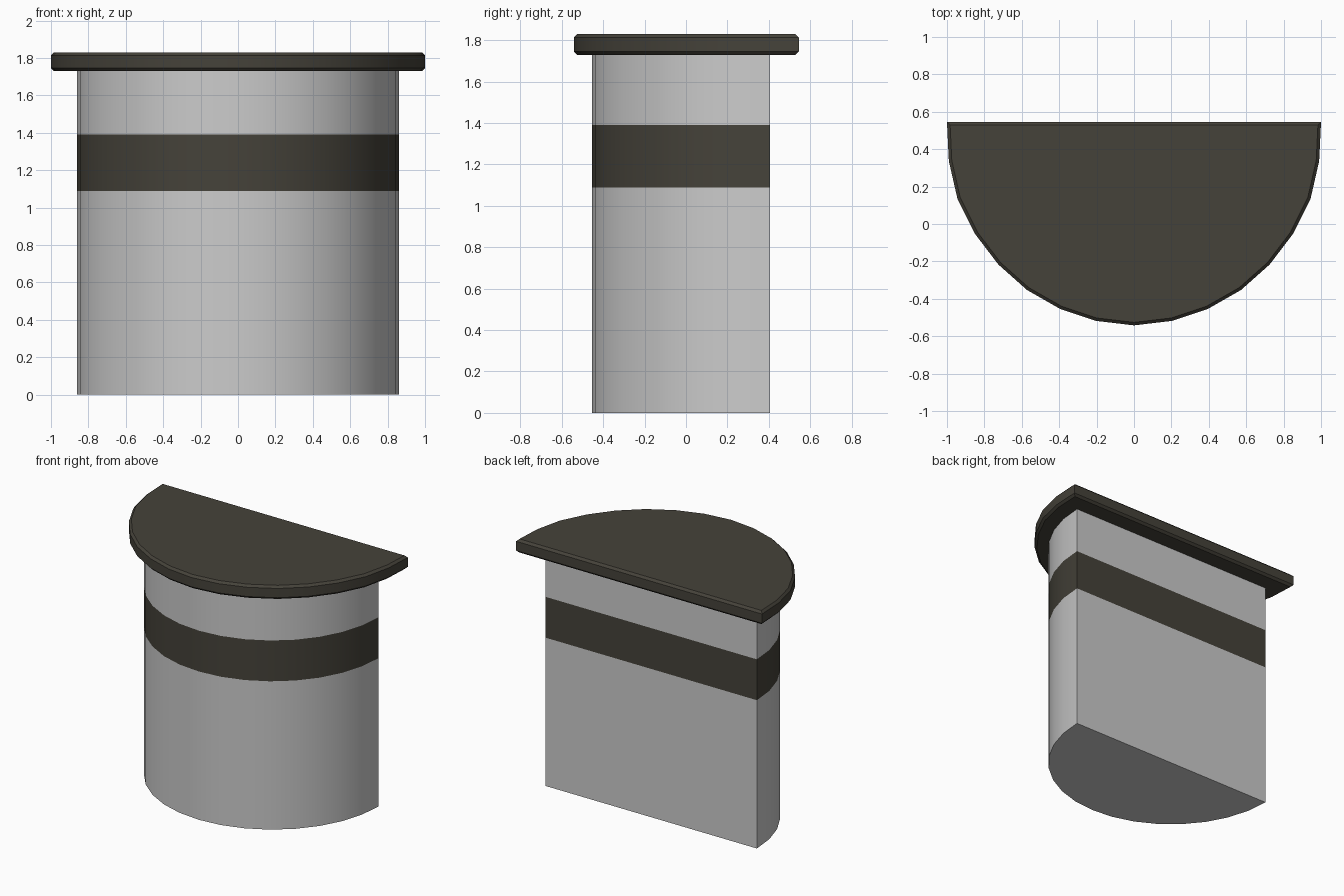
import bpy, bmesh
from math import sin, cos, pi

if "Cube" in bpy.data.objects:
    bpy.data.objects.remove(bpy.data.objects["Cube"])

dark = bpy.data.materials.new("dark_trim")
dark.diffuse_color = (0.06, 0.055, 0.042, 1)
dark.use_nodes = True
dark.node_tree.nodes["Principled BSDF"].inputs["Base Color"].default_value = dark.diffuse_color


def prism(name, outline, levels, material=None, bevel=0.0, caps=(True, True)):
    """Extrude a counter-clockwise outline from one z level to the other."""
    bm = bmesh.new()
    low, high = ([bm.verts.new((x, y, z)) for x, y in outline] for z in levels)
    n = len(outline)
    for i in range(n):
        j = (i + 1) % n
        bm.faces.new((low[i], low[j], high[j], high[i]))
    if caps[0]:
        bm.faces.new(low[::-1])
    if caps[1]:
        bm.faces.new(high)
    if bevel:
        rims = [e for e in bm.edges
                if abs(e.verts[0].co.z - e.verts[1].co.z) < 1e-6]
        bmesh.ops.bevel(bm, geom=rims, offset=bevel, segments=1,
                        profile=0.5, affect='EDGES')
    mesh = bpy.data.meshes.new(name)
    bm.to_mesh(mesh)
    bm.free()
    obj = bpy.data.objects.new(name, mesh)
    bpy.context.collection.objects.link(obj)
    if material:
        mesh.materials.append(material)
    bpy.ops.object.select_all(action='DESELECT')
    obj.select_set(True)
    bpy.context.view_layer.objects.active = obj
    bpy.ops.object.shade_smooth_by_angle()
    return obj


# Half-round pedestal body with a flush dark band
R, BACK = 0.86, 0.405
half_disc = [(-R * cos(pi * i / 16), BACK - R * sin(pi * i / 16)) for i in range(17)]
prism("lower_body", half_disc, (0, 1.09), caps=(True, False))
prism("band", half_disc, (1.09, 1.39), dark, caps=(False, False))
prism("upper_body", half_disc, (1.39, 1.74), caps=(False, True))

# Overhanging top slab, mirrored from its right half outline
right = [(0.203, -0.518), (0.393, -0.455), (0.572, -0.353), (0.725, -0.217),
         (0.85, -0.053), (0.944, 0.135), (0.99, 0.337), (1.0, 0.545)]
slab = [(-x, y) for x, y in reversed(right)] + [(0, -0.542)] + right
prism("top_slab", slab, (1.73, 1.83), dark, bevel=0.016)
